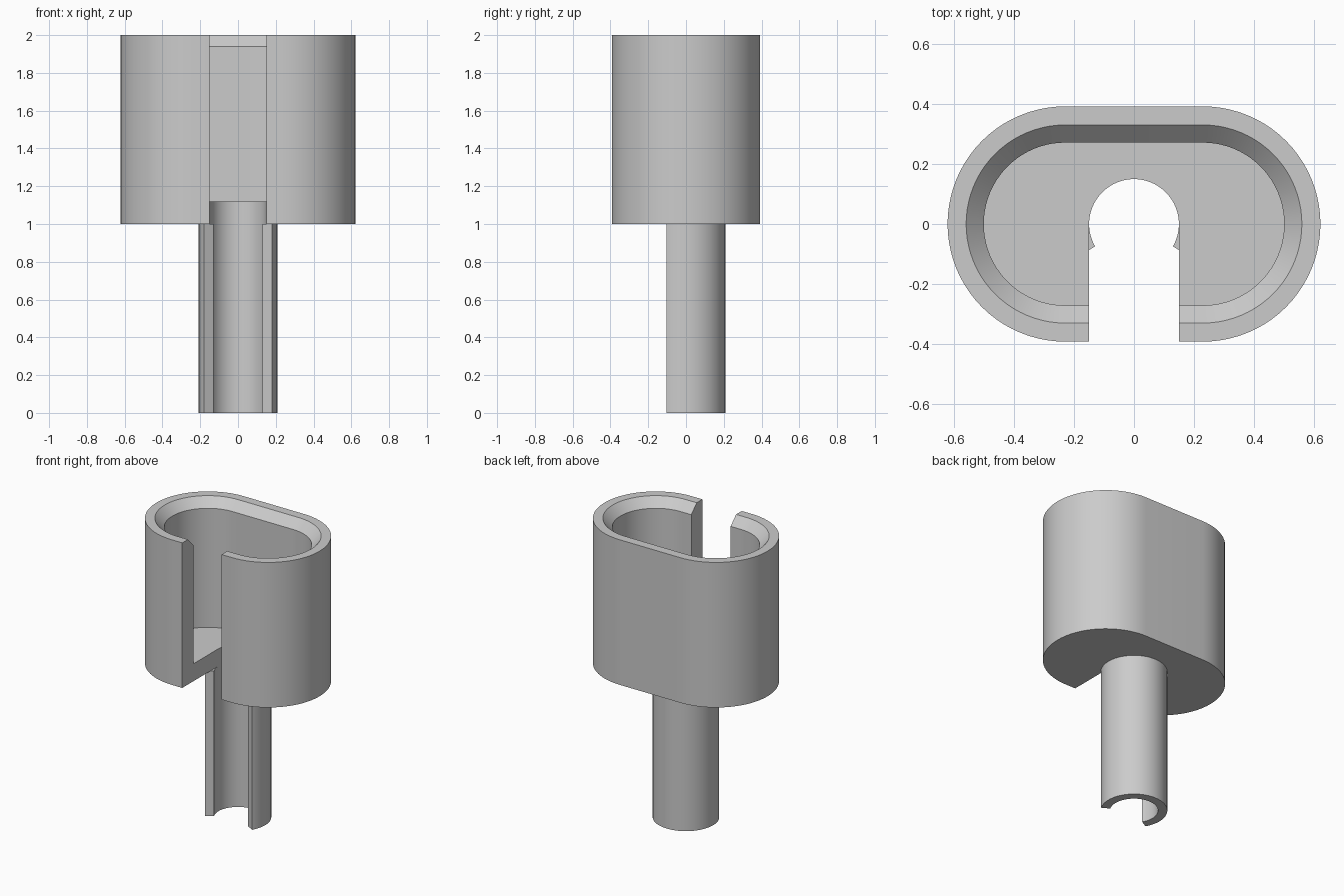
import bpy, bmesh
from math import cos, sin, pi, radians

cube = bpy.data.objects.get("Cube")
if cube:
    bpy.data.objects.remove(cube)

grey = bpy.data.materials.new("plain grey")
grey.use_nodes = True
colour = (0.6, 0.6, 0.6, 1)
grey.diffuse_color = colour
grey.node_tree.nodes["Principled BSDF"].inputs["Base Color"].default_value = colour

SLOT = 0.15      # half width of the slot and bore radius
CENTRE = 0.23    # x of the rounded end centres


def arc(cx, r, start, end, n):
    angles = [radians(start + (end - start) * i / n) for i in range(n + 1)]
    return [(cx + r * cos(a), r * sin(a)) for a in angles]


def c_path(r):
    """Open oblong running from one side of the front slot to the other."""
    return ([(SLOT, -r)] + arc(CENTRE, r, -90, 90, 40)
            + arc(-CENTRE, r, 90, 270, 40) + [(-SLOT, -r)])


def row(bm, points, z):
    return [bm.verts.new((x, y, z)) for x, y in points]


def bridge(bm, a, b):
    for i in range(len(a) - 1):
        bm.faces.new((a[i], a[i + 1], b[i + 1], b[i]))


def finish(bm, name):
    bmesh.ops.recalc_face_normals(bm, faces=bm.faces)
    mesh = bpy.data.meshes.new(name)
    bm.to_mesh(mesh)
    bm.free()
    mesh.materials.append(grey)
    obj = bpy.data.objects.new(name, mesh)
    bpy.context.collection.objects.link(obj)
    bpy.ops.object.select_all(action='DESELECT')
    obj.select_set(True)
    bpy.context.view_layer.objects.active = obj
    bpy.ops.object.shade_smooth_by_angle(angle=radians(30))


# Oblong cup: outer wall, rim, inner chamfer, inner wall, slotted floor
bm = bmesh.new()
section = [(0.393, 1), (0.393, 2), (0.331, 2), (0.272, 1.94), (0.272, 1.12)]
rows = [row(bm, c_path(r), z) for r, z in section]
for a, b in zip(rows, rows[1:]):
    bridge(bm, a, b)
bore = arc(0, SLOT, 0, 180, 40)
bore_low, bore_high = row(bm, bore, 1), row(bm, bore, 1.12)
bridge(bm, bore_low, bore_high)
bm.faces.new(rows[0] + bore_low[::-1])
bm.faces.new(rows[-1] + bore_high[::-1])
for end in (0, -1):
    bm.faces.new([r[end] for r in rows] + [bore_high[end], bore_low[end]])
finish(bm, "slotted_cup")

# Open tube stem with radially cut edges
bm = bmesh.new()
rows = [row(bm, arc(0, r, -30, 210, 64), z)
        for r, z in ((0.208, 0), (0.208, 1), (SLOT, 1), (SLOT, 0))]
for a, b in zip(rows, rows[1:] + rows[:1]):
    bridge(bm, a, b)
for end in (0, -1):
    bm.faces.new([r[end] for r in rows])
finish(bm, "open_tube_stem")
